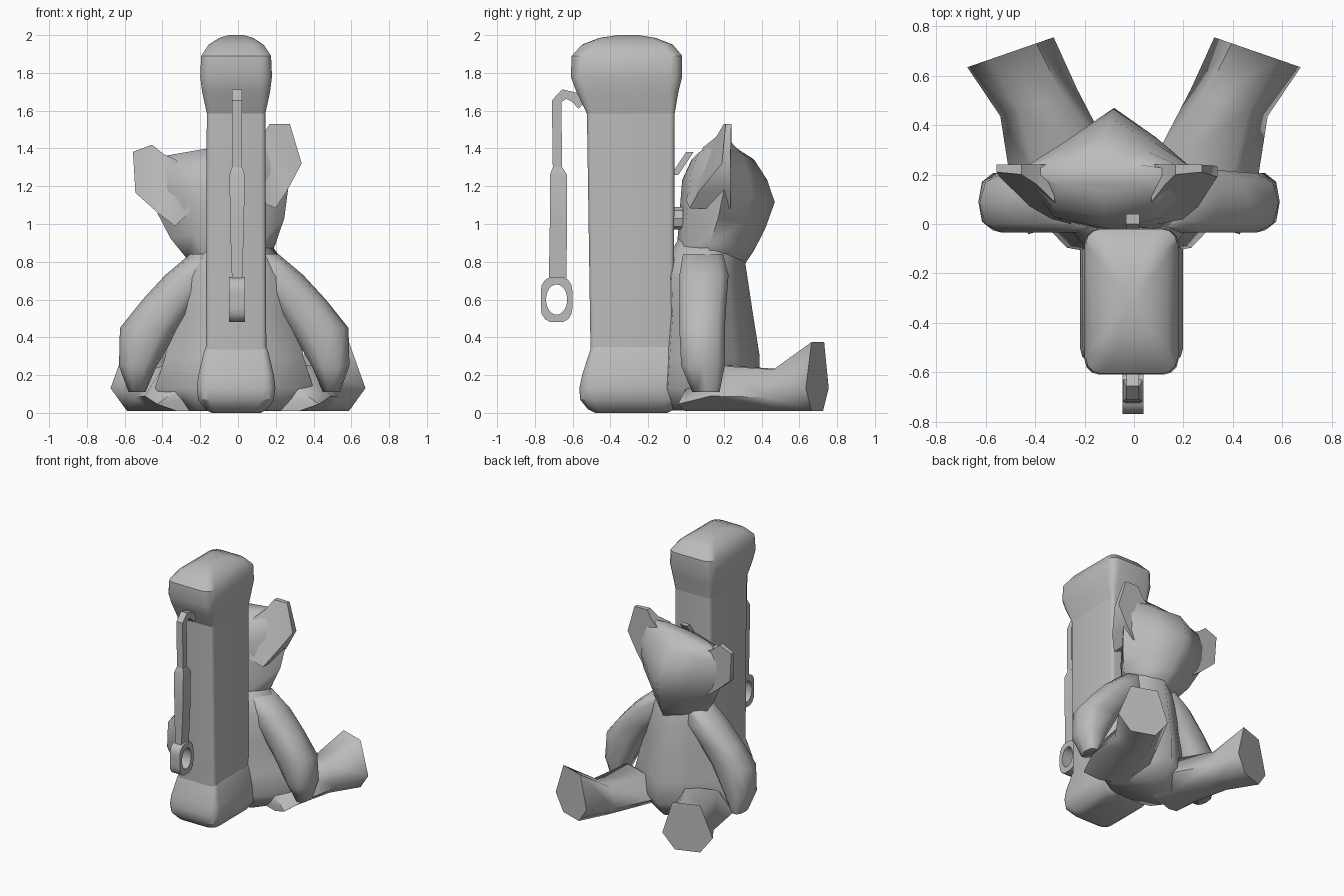
import bpy, bmesh
from math import sin, cos, pi, radians, copysign
from mathutils import Matrix

if "Cube" in bpy.data.objects:
    bpy.data.objects.remove(bpy.data.objects["Cube"])

grey = bpy.data.materials.new("plain grey")
grey.use_nodes = True
grey.diffuse_color = (0.5, 0.5, 0.5, 1)
grey.node_tree.nodes["Principled BSDF"].inputs["Base Color"].default_value = (0.5, 0.5, 0.5, 1)

CORNERS = ((1, 1), (-1, 1), (-1, -1), (1, -1))


def finish(name, bm, angle):
    bmesh.ops.recalc_face_normals(bm, faces=bm.faces)
    mesh = bpy.data.meshes.new(name)
    bm.to_mesh(mesh)
    bm.free()
    mesh.materials.append(grey)
    ob = bpy.data.objects.new(name, mesh)
    bpy.context.collection.objects.link(ob)
    bpy.ops.object.select_all(action="DESELECT")
    ob.select_set(True)
    bpy.context.view_layer.objects.active = ob
    bpy.ops.object.shade_smooth_by_angle(angle=radians(angle))


def loft(name, rings, angle=35, matrix=None, closed=False):
    """Skin a list of rings; cap the ends, or join last to first if closed."""
    bm = bmesh.new()
    loops = [[bm.verts.new(p) for p in ring] for ring in rings]
    pairs = list(zip(loops, loops[1:]))
    if closed:
        pairs.append((loops[-1], loops[0]))
    else:
        bm.faces.new(loops[0])
        bm.faces.new(loops[-1])
    for a, b in pairs:
        for i in range(len(a)):
            j = (i + 1) % len(a)
            bm.faces.new((a[i], a[j], b[j], b[i]))
    if matrix:
        bm.transform(matrix)
    finish(name, bm, angle)


def rounded(z, hx, y0, y1, r, cx=-0.01):
    """Horizontal rectangle with rounded corners."""
    cy, hy = (y0 + y1) / 2, (y1 - y0) / 2
    pts = []
    for k, (sx, sy) in enumerate(CORNERS):
        for s in range(4):
            a = (k + s / 3) * pi / 2
            pts.append((cx + sx * (hx - r) + r * cos(a), cy + sy * (hy - r) + r * sin(a), z))
    return pts


def box_ring(z, y, hx, hy):
    return [(-0.005 + sx * hx, y + sy * hy, z) for sx, sy in CORNERS]


def pointed_ring(z, w, f, ym, yb, cx=0.0):
    """Cross-section with a pointed front and a flatter back."""
    fs, bs = f * 0.55 + ym * 0.45, yb * 0.8 + ym * 0.2
    return [(cx + x * w, y, z) for x, y in (
        (0, f), (-0.5, fs), (-1, ym), (-0.6, bs), (0, yb), (0.6, bs), (1, ym), (0.5, fs))]


def squarish(a):
    """Point on a softly squared unit circle."""
    return [copysign(abs(v) ** 0.75, v) for v in (cos(a), sin(a))]


# Post with swollen foot and cap
loft("post_shaft", [rounded(0.3, 0.16, -0.505, -0.065, 0.025), rounded(1.62, 0.155, -0.525, -0.06, 0.025)])
loft("post_foot", [rounded(*r) for r in (
    (0, 0.13, -0.48, -0.1, 0.05), (0.02, 0.165, -0.52, -0.06, 0.06), (0.07, 0.2, -0.56, -0.04, 0.06),
    (0.13, 0.208, -0.565, -0.03, 0.06), (0.2, 0.2, -0.55, -0.035, 0.05), (0.325, 0.17, -0.51, -0.06, 0.03),
    (0.35, 0.16, -0.5, -0.07, 0.025))])
loft("post_cap", [rounded(*r) for r in (
    (1.585, 0.155, -0.525, -0.06, 0.025), (1.7, 0.18, -0.58, -0.04, 0.05), (1.78, 0.19, -0.61, -0.02, 0.06),
    (1.89, 0.185, -0.605, -0.02, 0.06), (1.95, 0.145, -0.55, -0.07, 0.06), (1.985, 0.09, -0.46, -0.16, 0.04),
    (2.0, 0.04, -0.36, -0.25, 0.02))])

# Hanging pull handle with hook, grip and loop
hook = [(-0.55, 1.63), (-0.59, 1.67), (-0.645, 1.688), (-0.685, 1.65), (-0.68, 1.28)]
offsets = [(0.02, 0.02), (0.01, 0.025), (-0.01, 0.025), (-0.025, 0.005), (-0.025, 0)]
loft("handle_hook", [[(-0.005 + sx * 0.026, y + s * dy, z + s * dz) for sx, s in CORNERS]
                     for (y, z), (dy, dz) in zip(hook, offsets)])
loft("handle_grip", [box_ring(*r) for r in (
    (1.3, -0.68, 0.028, 0.025), (1.26, -0.675, 0.04, 0.046), (1.0, -0.675, 0.037, 0.046),
    (0.71, -0.68, 0.027, 0.046))])
inner, outer = [], []
for i in range(24):
    c, s = cos(i * pi / 12), sin(i * pi / 12)
    u, v = abs(c) / 0.083, abs(s) / 0.12
    t = 1 / max(u, v, (u + v) / 1.6)
    outer.append((-0.685 + c * t, 0.6 + s * t))
    inner.append((-0.685 + c * 0.056, 0.6 + s * 0.08))
loft("handle_loop", [[(x, y, z) for y, z in ring] for ring, x in (
    (inner, -0.047), (outer, -0.047), (outer, 0.038), (inner, 0.038))], closed=True)

# Small fittings on the rear of the post
loft("rear_peg", [box_ring(1.26, -0.06, 0.028, 0.02), box_ring(1.38, 0.02, 0.028, 0.02)])
loft("rear_button", [[(0.05 * cos(k * pi / 4), y, 1.03 + 0.06 * sin(k * pi / 4)) for k in range(8)]
                     for y in (-0.09, -0.015)])

# Bear torso, broad at the seat and sloping up to the shoulders
loft("bear_body", [pointed_ring(*r, cx=-0.02) for r in (
    (0.012, 0.3, 0.3, 0.1, -0.1), (0.13, 0.42, 0.39, 0.08, -0.14), (0.3, 0.365, 0.39, 0.09, -0.13),
    (0.52, 0.335, 0.355, 0.09, -0.11), (0.72, 0.32, 0.325, 0.1, -0.12), (0.82, 0.25, 0.31, 0.11, -0.1),
    (0.92, 0.17, 0.29, 0.12, -0.04))], 75)

# Bear head, tilted to one side
tilt = Matrix.Translation((-0.025, 0, 0.8)) @ Matrix.Rotation(radians(-10), 4, "Y")
loft("bear_head", [pointed_ring(*r) for r in (
    (-0.03, 0.19, 0.3, 0.12, -0.06), (0.06, 0.24, 0.36, 0.13, -0.05), (0.18, 0.306, 0.42, 0.17, -0.04),
    (0.32, 0.35, 0.47, 0.2, -0.03), (0.44, 0.37, 0.43, 0.21, -0.02), (0.55, 0.35, 0.36, 0.215, 0.03),
    (0.615, 0.29, 0.26, 0.22, 0.14))], 75, tilt)

# Swept ears, arms and legs on both sides
# Ear stations: x at bottom and top, z at bottom and top, rear y at bottom and top
ear = [(0.18, 0.2, 0.3, 0.58, 0, 0.09), (0.27, 0.264, 0.24, 0.625, 0.02, 0.16),
       (0.345, 0.316, 0.32, 0.685, 0.07, 0.2), (0.447, 0.422, 0.45, 0.665, 0.19, 0.21)]
sole = [(-1, 0.33), (-0.6, 1), (0.5, 1), (1, 0.33), (0.5, 0), (-0.5, 0)]
arm = [(0.11, 0.47, 0.56, 0.03, 0.18), (0.25, 0.41, 0.61, -0.03, 0.21), (0.45, 0.29, 0.605, -0.04, 0.21),
       (0.6, 0.18, 0.485, -0.04, 0.22), (0.73, 0.06, 0.365, -0.04, 0.23), (0.84, 0.03, 0.235, -0.02, 0.2)]
leg = [(0.22, 0.03, 0.22, 0.11), (0.29, 0.2, 0.215, 0.24), (0.385, 0.49, 0.165, 0.22), (0.5, 0.695, 0.185, 0.365)]
for side, word in ((1, "left"), (-1, "right")):
    loft(word + "_ear", [[(side * xb, 0.235, zb), (side * xt, 0.24, zt), (side * xt, yt, zt), (side * xb, yb, zb)]
                         for xb, xt, zb, zt, yb, yt in ear], 50, tilt)
    around = [squarish(k * pi / 5) for k in range(10)]
    loft(word + "_arm", [[(-0.02 + side * ((x0 + x1) / 2 + (x1 - x0) / 2 * u),
                           (y0 + y1) / 2 + (y1 - y0) / 2 * v, z) for u, v in around]
                         for z, x0, x1, y0, y1 in arm], 70)
    loft(word + "_leg", [[(side * (cx + u * w * 0.945), cy - u * w * 0.327, 0.01 + v * h) for u, v in sole]
                         for cx, cy, w, h in leg], 70)
